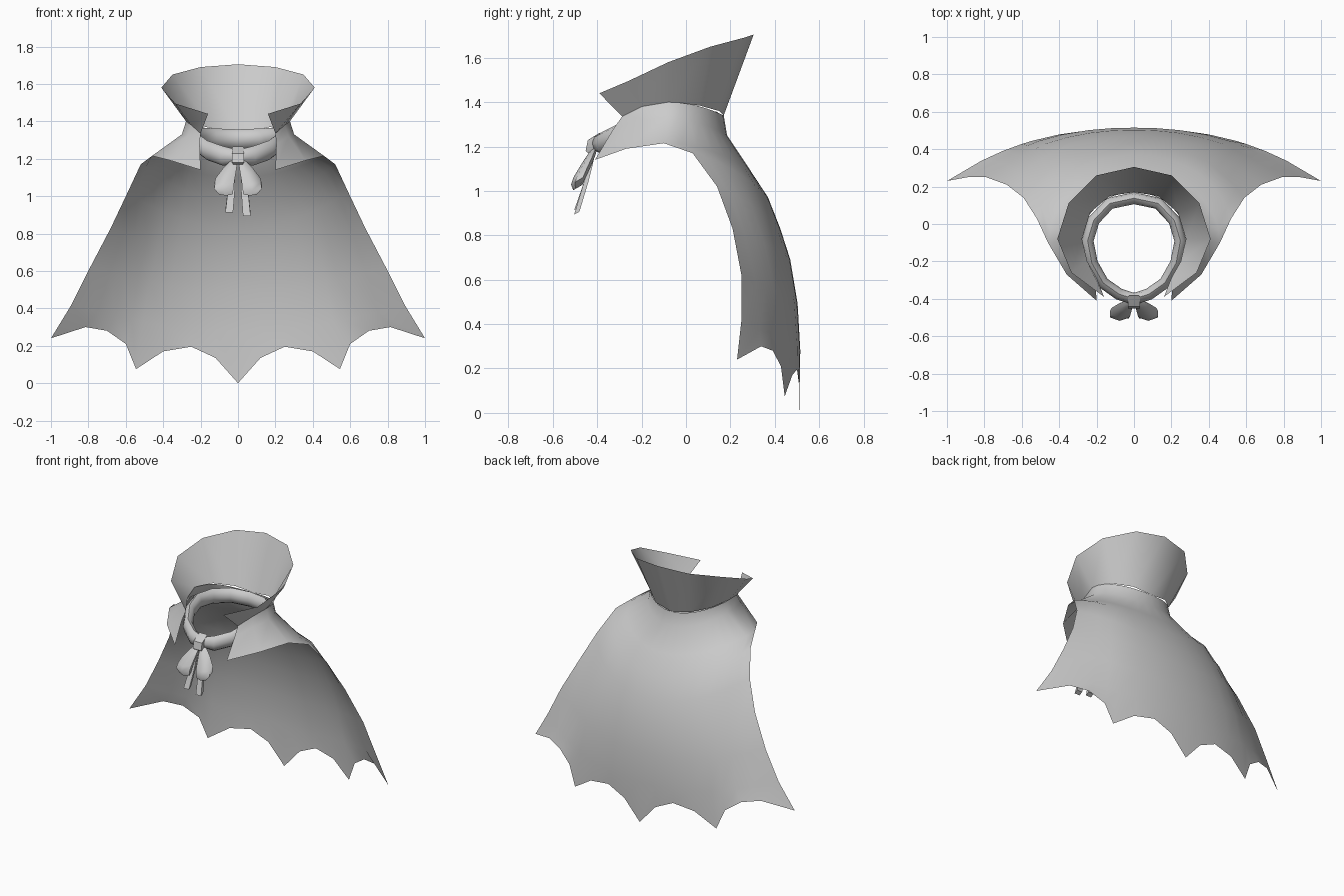
import bpy, math
from mathutils import Vector

if "Cube" in bpy.data.objects:
    bpy.data.objects.remove(bpy.data.objects["Cube"])

grey = bpy.data.materials.new("cloth_grey")
grey.diffuse_color = (0.6, 0.6, 0.6, 1)
grey.use_nodes = True
grey.node_tree.nodes["Principled BSDF"].inputs["Base Color"].default_value = grey.diffuse_color


def make(name, verts, faces, angle=40):
    me = bpy.data.meshes.new(name)
    me.from_pydata([tuple(v) for v in verts], [], faces)
    me.materials.append(grey)
    ob = bpy.data.objects.new(name, me)
    bpy.context.scene.collection.objects.link(ob)
    bpy.ops.object.select_all(action='DESELECT')
    bpy.context.view_layer.objects.active = ob
    ob.select_set(True)
    bpy.ops.object.shade_smooth_by_angle(angle=math.radians(angle))
    return ob


def mirrored(half):
    """Row from centre to the right edge -> full row, left to right."""
    return [(-x, y, z) for x, y, z in half[:0:-1]] + list(half)


def sheet(name, rows, angle=60):
    """Skin rows (top to bottom); a shorter row is centred under the longer one."""
    verts, faces, starts = [], [], []
    for r in rows:
        starts.append(len(verts))
        verts += r
    for a, b, sa, sb in zip(rows, rows[1:], starts, starts[1:]):
        off = (len(a) - len(b)) // 2
        for j in range(len(b) - 1):
            faces.append((sa + off + j, sa + off + j + 1, sb + j + 1, sb + j))
    return make(name, verts, faces, angle)


def loft(name, rings, closed=False, angle=50):
    n, m = len(rings[0]), len(rings)
    verts = [p for r in rings for p in r]
    faces = []
    for i in range(m if closed else m - 1):
        k = (i + 1) % m
        for j in range(n):
            l = (j + 1) % n
            faces.append((i * n + j, i * n + l, k * n + l, k * n + j))
    if not closed:
        faces += [tuple(range(n))[::-1], tuple(range((m - 1) * n, m * n))]
    return make(name, verts, faces, angle)


# Collar: flared, open at the front
neck = [(0, .17, 1.34), (.13, .15, 1.36), (.235, .06, 1.385),
        (.278, -.08, 1.4), (.25, -.2, 1.38), (.2, -.288, 1.335)]
rim = [(0, .305, 1.705), (.2, .26, 1.69), (.35, .11, 1.65),
       (.41, -.08, 1.58), (.335, -.26, 1.495), (.16, -.39, 1.44)]
sheet("collar", [mirrored(rim), mirrored(neck)])

# Cape: shoulder rings with front flaps, then the hanging sheet
N = 8
hem_x = [0, .12, .25, .40, .545, .60, .70, .815, 1.0]
hem_z = [0, .135, .195, .17, .075, .21, .28, .30, .24]


def cape_row(centre, edge, w):
    """w blends a round shoulder arc (0) into the wide hem curve (1)."""
    row = []
    for j in range(N + 1):
        a = j / N * math.pi / 2
        u = (1 - w) * math.sin(a) + w * hem_x[j]
        drop = (1 - w) * (1 - math.cos(a)) + w * u ** 2.4
        row.append((edge[0] * u,
                    centre[0] + (edge[1] - centre[0]) * drop,
                    centre[1] + (edge[2] - centre[1]) * u * u))
    return row


rows = [
    cape_row((.17, 1.34), (.278, -.08, 1.4), 0) + neck[4:],
    cape_row((.185, 1.25), (.30, -.09, 1.33), 0) + [(.27, -.22, 1.32), (.205, -.33, 1.275)],
    cape_row((.285, 1.10), (.46, -.10, 1.215), 0) + [(.36, -.27, 1.19), (.2, -.41, 1.14)],
]
centres = [(.37, .97), (.425, .83), (.47, .69), (.503, .49), (.515, .28), (.51, 0)]
edges = [(.52, .03, 1.17), (.59, .14, 1.02), (.68, .21, .83),
         (.79, .25, .62), (.89, .25, .42), (1.0, .23, .24)]
for i, (c, e) in enumerate(zip(centres, edges)):
    rows.append(cape_row(c, e, (i + 1) / 6))
rows[-1] = [(x, y, z) for (x, y, _), z in zip(rows[-1], hem_z)]
sheet("cape", [mirrored(r) for r in rows])

# Neck band: rounded ribbon dipping to the knot
half = [(0, .138, 1.305), (.13, .11, 1.31), (.215, .02, 1.315), (.248, -.09, 1.315),
        (.225, -.21, 1.29), (.165, -.315, 1.245), (.08, -.375, 1.215), (0, -.40, 1.212)]
path = [Vector(p) for p in half + [(-x, y, z) for x, y, z in half[-2:0:-1]]]
rings = []
for i, p in enumerate(path):
    t = path[(i + 1) % len(path)] - path[i - 1]
    out = Vector((t.y, -t.x, 0)).normalized()
    tall = .052 if abs(p.x) > .05 or p.y > 0 else .035
    rings.append([p + out * .032 * math.cos(k * math.pi / 4)
                  + Vector((0, 0, tall * math.sin(k * math.pi / 4))) for k in range(8)])
loft("neck_band", rings, closed=True)


# Bow: knot, two drooping loops and two tails, all lofted along short paths
def strand(name, stations, sides, angle=50):
    """Stations: centre x, y, z, half width, half thickness."""
    rings = []
    for x, y, z, w, d in stations:
        ring = []
        for k in range(sides):
            a = (k + .5) * 2 * math.pi / sides
            s = d * math.sin(a)
            ring.append((x + w * math.cos(a), y + s * .85, z + s * .5))
        rings.append(ring[::-1])
    return loft(name, rings, angle=angle)


strand("knot", [(0, -.40, 1.255, .036, .03), (0, -.415, 1.245, .045, .045),
                (0, -.425, 1.195, .045, .045), (0, -.42, 1.18, .036, .03)], 4, 30)
for side, label in ((-1, "left"), (1, "right")):
    strand("bow_loop_" + label, [
        (side * .018, -.415, 1.19, .018, .022), (side * .045, -.44, 1.14, .04, .036),
        (side * .07, -.468, 1.085, .058, .045), (side * .076, -.482, 1.05, .06, .042),
        (side * .065, -.488, 1.015, .042, .024)], 6)
    end = .90 if side > 0 else .92
    strand("bow_tail_" + label, [
        (side * .025, -.42, 1.15, .016, .014), (side * .035, -.45, 1.04, .026, .02),
        (side * .047, -.492, end, .029, .02)], 4, 30)
